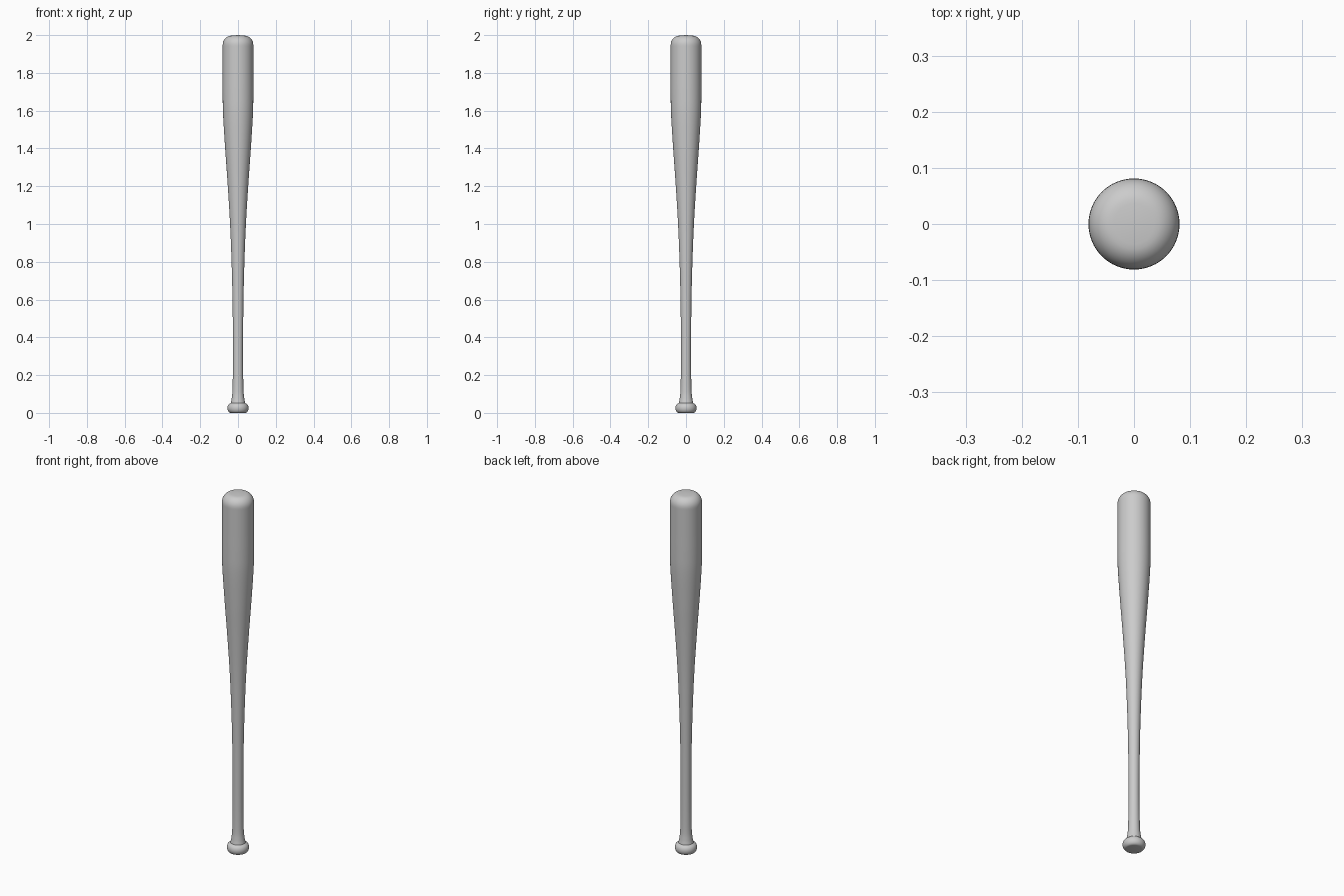
import bpy, bmesh, math
from mathutils import Vector

if "Cube" in bpy.data.objects:
    bpy.data.objects.remove(bpy.data.objects["Cube"])


def smooth_path(pts, steps=5):
    """Catmull-Rom curve through (radius, height) points."""
    p = [Vector(q) for q in pts]
    p = [2 * p[0] - p[1]] + p + [2 * p[-1] - p[-2]]
    out = []
    for a, b, c, d in zip(p, p[1:], p[2:], p[3:]):
        for i in range(steps):
            t = i / steps
            out.append(0.5 * (2 * b + (c - a) * t + (2 * a - 5 * b + 4 * c - d) * t**2
                              + (3 * b - a - 3 * c + d) * t**3))
    return out + [p[-2]]


def arc(cr, cz, rr, rz, a0, a1, n=8):
    """Elliptical arc in the profile plane, angles in degrees."""
    angles = [math.radians(a0 + (a1 - a0) * i / n) for i in range(n + 1)]
    return [Vector((cr + rr * math.cos(a), cz + rz * math.sin(a))) for a in angles]


def lathe(name, profile, sides=64):
    bm = bmesh.new()
    vs = [bm.verts.new((q.x, 0, q.y)) for q in profile]
    es = [bm.edges.new(pair) for pair in zip(vs, vs[1:])]
    bmesh.ops.spin(bm, geom=vs + es, cent=(0, 0, 0), axis=(0, 0, 1),
                   angle=math.tau, steps=sides)
    bmesh.ops.remove_doubles(bm, verts=bm.verts, dist=1e-5)
    bmesh.ops.recalc_face_normals(bm, faces=bm.faces)
    me = bpy.data.meshes.new(name)
    bm.to_mesh(me)
    bm.free()
    ob = bpy.data.objects.new(name, me)
    bpy.context.collection.objects.link(ob)
    bpy.context.view_layer.objects.active = ob
    ob.select_set(True)
    bpy.ops.object.shade_smooth_by_angle(angle=math.radians(40))
    return ob


# Knob: flat base with a rounded rim
knob = [Vector((0, 0))] + arc(0.038, 0.025, 0.018, 0.025, -90, 65, 12)
# Handle flare, grip, taper and barrel
shaft = smooth_path([(0.038, 0.053), (0.033, 0.08), (0.029, 0.125), (0.027, 0.25),
                     (0.027, 0.4), (0.029, 0.6), (0.034, 0.8), (0.042, 1.0),
                     (0.054, 1.2), (0.068, 1.4), (0.079, 1.58), (0.081, 1.68),
                     (0.081, 1.8), (0.081, 1.94)])
# Rounded barrel end
end = arc(0.036, 1.948, 0.045, 0.049, 0, 90) + [Vector((0, 2.0))]

lathe("bat", knob + shaft + end)
